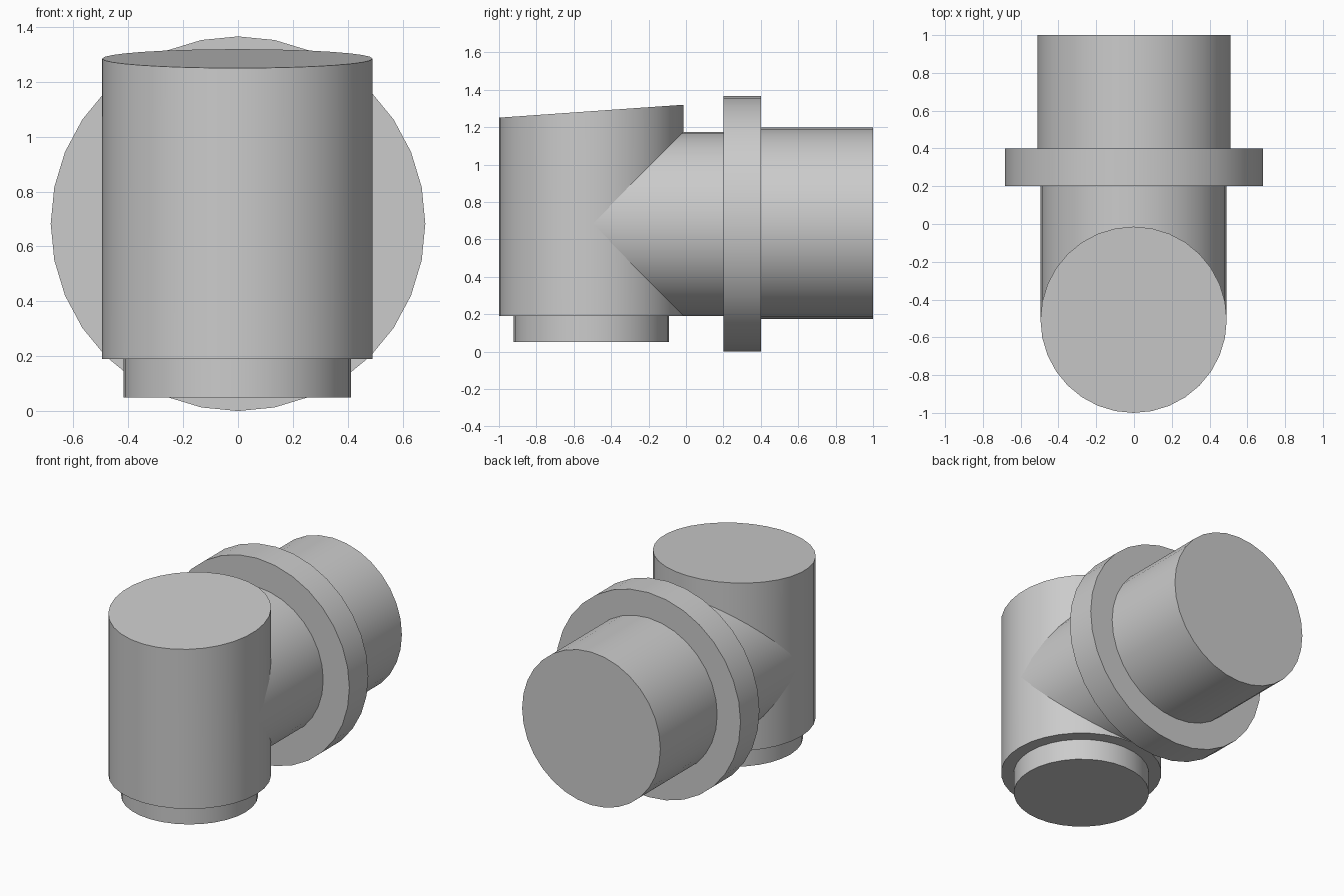
import bpy
import bmesh
import math
from mathutils import Matrix, Vector

SEGMENTS = 32
PIPE_Y = -0.507     # axis of the upright pipe
AXIS_Z = 0.683      # axis of the horizontal pipe

cube = bpy.data.objects.get("Cube")
if cube:
    bpy.data.objects.remove(cube, do_unlink=True)

grey = bpy.data.materials.new("plain_grey")
grey.use_nodes = True
colour = (0.6, 0.6, 0.6, 1)
grey.diffuse_color = colour
grey.node_tree.nodes["Principled BSDF"].inputs["Base Color"].default_value = colour


def cylinder(name, radius, start, end, slope=0):
    """Capped cylinder between two points; slope tilts its upper cap along y."""
    start, end = Vector(start), Vector(end)
    axis = end - start
    turn = axis.to_track_quat("Z", "Y").to_matrix().to_4x4()
    bm = bmesh.new()
    bmesh.ops.create_cone(bm, cap_ends=True, segments=SEGMENTS, radius1=radius,
                          radius2=radius, depth=axis.length,
                          matrix=Matrix.Translation((start + end) / 2) @ turn)
    if slope:
        middle = (start.z + end.z) / 2
        for v in bm.verts:
            if v.co.z > middle:
                v.co.z += slope * (v.co.y - start.y)
    mesh = bpy.data.meshes.new(name)
    bm.to_mesh(mesh)
    bm.free()
    mesh.materials.append(grey)
    obj = bpy.data.objects.new(name, mesh)
    bpy.context.collection.objects.link(obj)
    bpy.ops.object.select_all(action="DESELECT")
    obj.select_set(True)
    bpy.context.view_layer.objects.active = obj
    bpy.ops.object.shade_smooth_by_angle(angle=math.radians(30))
    return obj


# Upright pipe with a slanted top, and the narrower collar under it
cylinder("upright_pipe", 0.493, (-0.002, PIPE_Y, 0.19), (-0.002, PIPE_Y, 1.285), slope=0.07)
cylinder("bottom_collar", 0.415, (-0.003, PIPE_Y, 0.05), (-0.003, PIPE_Y, 0.2))

# Horizontal run: branch, flange and outlet
cylinder("branch_pipe", 0.492, (-0.002, PIPE_Y, AXIS_Z), (-0.002, 0.21, AXIS_Z))
cylinder("flange", 0.683, (0, 0.2, AXIS_Z), (0, 0.4, AXIS_Z))
cylinder("outlet_pipe", 0.511, (0, 0.39, AXIS_Z + 0.003), (0, 1, AXIS_Z + 0.003))
